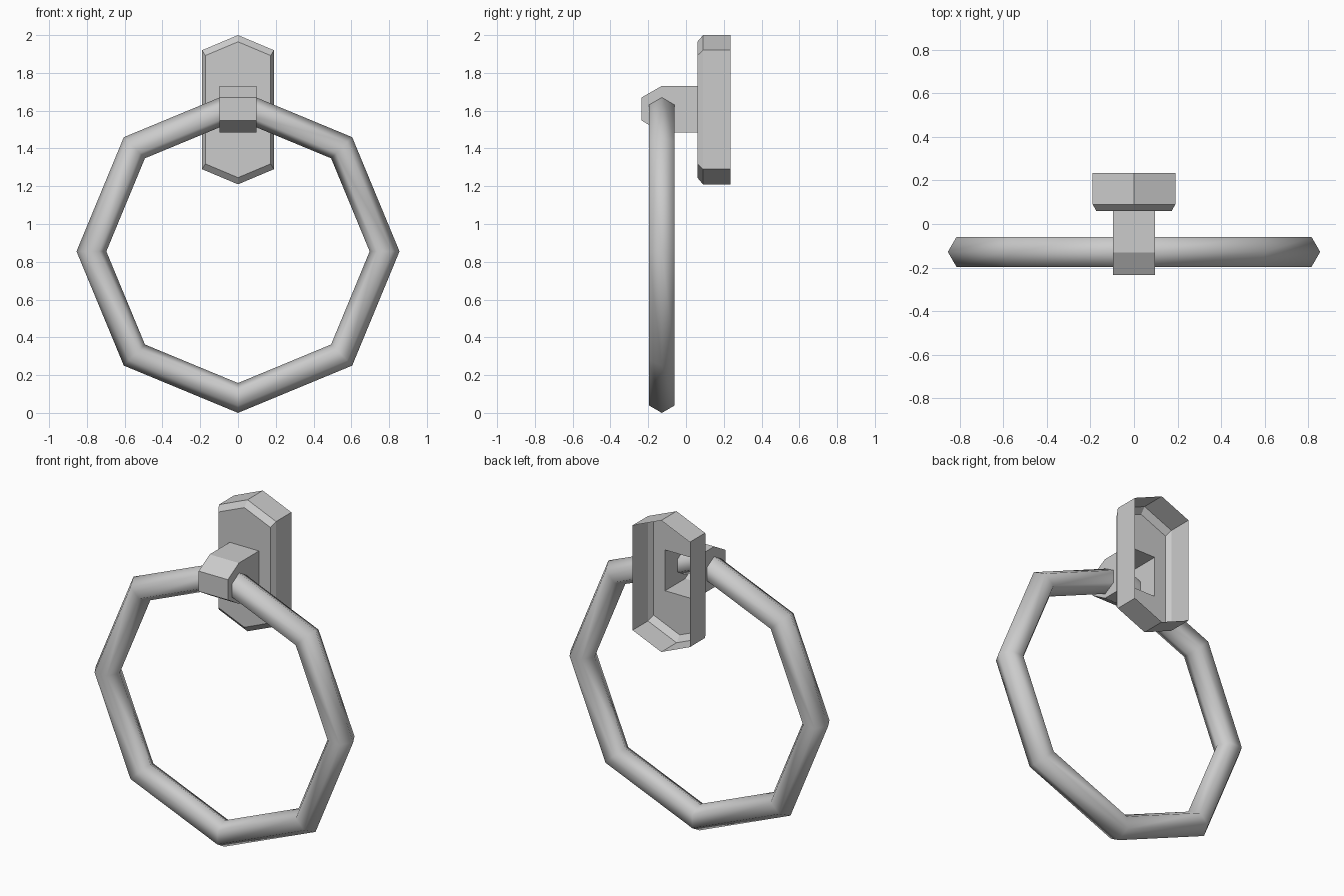
import bpy, math

if "Cube" in bpy.data.objects:
    bpy.data.objects.remove(bpy.data.objects["Cube"])

def make_mesh(name, verts, faces):
    me = bpy.data.meshes.new(name)
    me.from_pydata(verts, [], faces)
    me.update()
    ob = bpy.data.objects.new(name, me)
    bpy.context.collection.objects.link(ob)
    return ob

MID = 1.605           # height of the wall plate centre
BACK, RIM, FACE = 0.235, 0.09, 0.06
HALF_W, TOP, BOT = 0.097, 1.73, 1.485   # holder block

# wall plate: open-backed hexagonal shell with bevelled front and a square opening
hexagon = [(0, .395), (.19, .315), (.19, -.315), (0, -.395), (-.19, -.315), (-.19, .315)]
verts = []
for y, s in ((BACK, 1), (RIM, 1), (FACE, .91)):
    verts += [(x * s, y, MID + z * s) for x, z in hexagon]
verts += [(-HALF_W, FACE, TOP), (HALF_W, FACE, TOP), (HALF_W, FACE, BOT), (-HALF_W, FACE, BOT)]
faces = [(r + i, r + (i + 1) % 6, r + 6 + (i + 1) % 6, r + 6 + i)
         for r in (0, 6) for i in range(6)]
faces += [(17, 12, 13, 19, 18), (13, 14, 20, 19), (14, 15, 16, 21, 20), (16, 17, 18, 21)]
make_mesh("wall_plate", verts, faces)

# ring holder: hollow block with chamfered nose, open toward the plate
profile = [(FACE, TOP), (-.13, TOP), (-.235, 1.67), (-.235, 1.548), (-.13, BOT), (FACE, BOT)]
n = len(profile)
verts = [(x, y, z) for x in (-HALF_W, HALF_W) for y, z in profile]
faces = [(i, i + 1, n + i + 1, n + i) for i in range(n - 1)]
faces += [tuple(reversed(range(n))), tuple(range(n, 2 * n))]
make_mesh("ring_holder", verts, faces)

# towel ring: eight-sided loop with six-sided tube
bpy.ops.mesh.primitive_torus_add(major_segments=8, minor_segments=6,
                                 major_radius=.776, minor_radius=.079,
                                 location=(0, -.128, .855), rotation=(math.pi / 2, 0, 0))
ring = bpy.context.object
ring.name = "towel_ring"
bpy.ops.object.shade_smooth()
